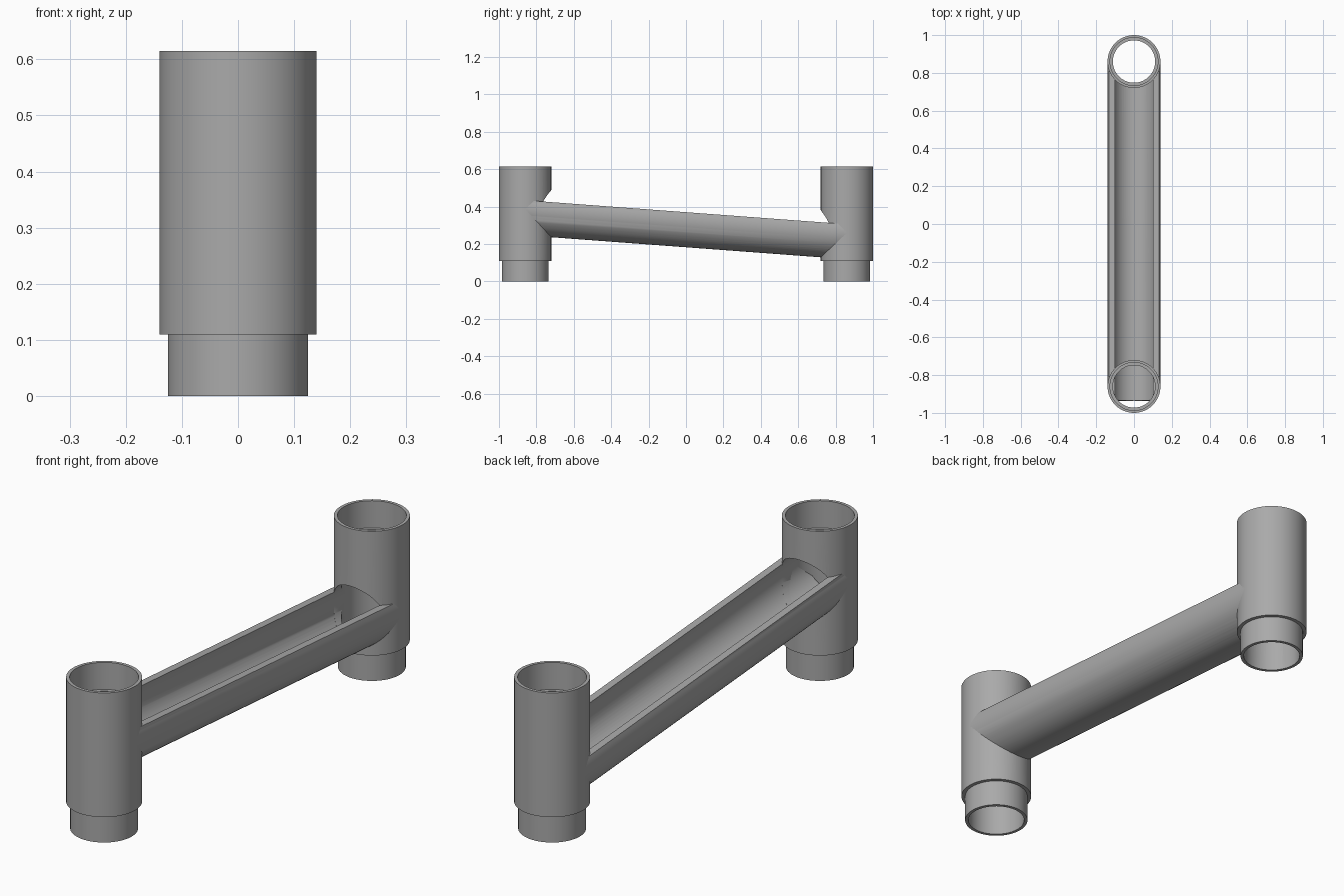
import bpy, bmesh, math
from mathutils import Matrix

if "Cube" in bpy.data.objects:
    bpy.data.objects.remove(bpy.data.objects["Cube"], do_unlink=True)

OUTER, BORE, SOCKET, SPIGOT = 0.14, 0.112, 0.127, 0.125
POST_Y, HEIGHT, STEP = 0.86, 0.615, 0.11
RIM = 0.047          # rim height above the channel axis
SEGS = 64
TILT = Matrix.Translation((0, 0, 0.3225)) @ Matrix.Rotation(-math.atan(0.0745), 4, 'X')

grey = bpy.data.materials.new("plain grey")
grey.use_nodes = True
colour = (0.4, 0.4, 0.4, 1)
grey.diffuse_color = colour
grey.node_tree.nodes["Principled BSDF"].inputs["Base Color"].default_value = colour


def make(name, bm, helper=False):
    bmesh.ops.recalc_face_normals(bm, faces=bm.faces)
    mesh = bpy.data.meshes.new(name)
    bm.to_mesh(mesh)
    bm.free()
    mesh.materials.append(grey)
    ob = bpy.data.objects.new(name, mesh)
    bpy.context.collection.objects.link(ob)
    ob.hide_render = helper
    return ob


def cylinder(name, radius, length, matrix):
    bm = bmesh.new()
    bmesh.ops.create_cone(bm, cap_ends=True, segments=SEGS, radius1=radius,
                          radius2=radius, depth=length, matrix=matrix)
    return make(name, bm, True)


def lathe(name, profile, y):
    # closed profile of (radius, height) pairs turned around a vertical axis
    bm = bmesh.new()
    rings = []
    for i in range(SEGS):
        a = math.tau * i / SEGS
        rings.append([bm.verts.new((r * math.cos(a), y + r * math.sin(a), z))
                      for r, z in profile])
    n = len(profile)
    for i in range(SEGS):
        a, b = rings[i], rings[(i + 1) % SEGS]
        for j in range(n):
            k = (j + 1) % n
            bm.faces.new((a[j], b[j], b[k], a[k]))
    return make(name, bm)


def cut(ob, cutter):
    mod = ob.modifiers.new("cut", 'BOOLEAN')
    mod.operation = 'DIFFERENCE'
    mod.solver = 'EXACT'
    mod.object = cutter
    bpy.context.view_layer.objects.active = ob
    bpy.ops.object.modifier_apply(modifier=mod.name)


def arc(radius, steps=40):
    # underside arc from the right rim round to the left rim
    top = math.asin(RIM / radius)
    sweep = math.pi + 2 * top
    return [(radius * math.cos(top - sweep * i / steps),
             radius * math.sin(top - sweep * i / steps)) for i in range(steps + 1)]


# Sloping open channel, a thick C section swept between the posts
section = arc(OUTER) + arc(BORE)[::-1]
bm = bmesh.new()
face = bm.faces.new([bm.verts.new((x, -0.93, z)) for x, z in section])
end = bmesh.ops.extrude_face_region(bm, geom=[face])["geom"]
bmesh.ops.translate(bm, vec=(0, 0.93 + POST_Y, 0),
                    verts=[v for v in end if isinstance(v, bmesh.types.BMVert)])
bm.transform(TILT)
channel = make("channel", bm)

# Clear the back post's bore
back_bore = cylinder("back_bore_cutter", BORE, 2, Matrix.Translation((0, POST_Y, 0)))
cut(channel, back_bore)

# Trim the front end of the channel to stay inside the front post wall
bm = bmesh.new()
bmesh.ops.create_cube(bm, size=1, matrix=Matrix.Translation((0, -POST_Y - 0.5, 0.4)))
trim = make("front_trim_cutter", bm, True)
cut(trim, cylinder("front_trim_core", OUTER - 0.005, 3, Matrix.Translation((0, -POST_Y, 0))))
cut(channel, trim)

# Socketed posts with a narrower spigot, opened where the channel enters
profile = [(BORE, 0), (SPIGOT, 0), (SPIGOT, STEP), (OUTER, STEP), (OUTER, HEIGHT),
           (SOCKET, HEIGHT), (SOCKET, HEIGHT - STEP), (BORE, HEIGHT - STEP)]
passage = cylinder("passage_cutter", BORE - 0.0005, 2 * POST_Y,
                   TILT @ Matrix.Rotation(math.pi / 2, 4, 'X'))
posts = [lathe("front_post", profile, -POST_Y), lathe("back_post", profile, POST_Y)]
for post in posts:
    cut(post, passage)

# Remove helpers and smooth the round walls
for ob in list(bpy.data.objects):
    if "cutter" in ob.name or ob.name == "front_trim_core":
        bpy.data.objects.remove(ob, do_unlink=True)
bpy.ops.object.select_all(action='DESELECT')
for ob in posts + [channel]:
    ob.select_set(True)
bpy.context.view_layer.objects.active = channel
bpy.ops.object.shade_smooth_by_angle(angle=math.radians(30))
